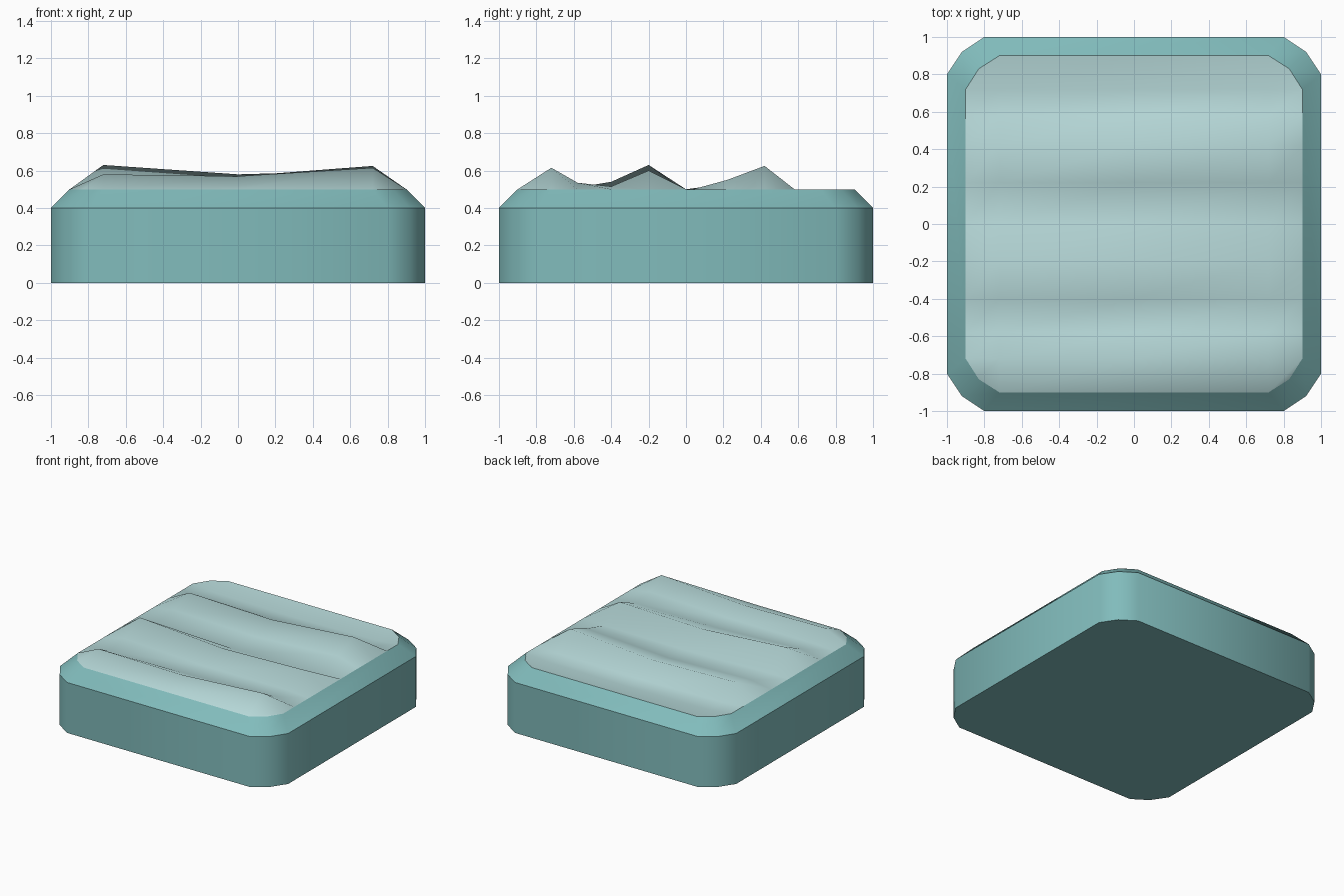
import bpy, bmesh, math

if "Cube" in bpy.data.objects:
    bpy.data.objects.remove(bpy.data.objects["Cube"])


def material(name, rgb):
    m = bpy.data.materials.new(name)
    m.diffuse_color = (*rgb, 1)
    m.use_nodes = True
    m.node_tree.nodes["Principled BSDF"].inputs["Base Color"].default_value = m.diffuse_color
    return m


def finish(bm, name, mat, angle):
    bmesh.ops.recalc_face_normals(bm, faces=bm.faces)
    me = bpy.data.meshes.new(name)
    bm.to_mesh(me)
    bm.free()
    ob = bpy.data.objects.new(name, me)
    bpy.context.collection.objects.link(ob)
    me.materials.append(mat)
    bpy.ops.object.select_all(action='DESELECT')
    ob.select_set(True)
    bpy.context.view_layer.objects.active = ob
    bpy.ops.object.shade_smooth_by_angle(angle=math.radians(angle))
    return ob


# Tile body: rounded square outline with a chamfered upper rim, open on top
corner = [(1, 0.8), (0.92, 0.92), (0.8, 1)]
outline = []
for k in range(4):
    c, s = [(1, 0), (0, 1), (-1, 0), (0, -1)][k]
    outline += [(x * c - y * s, x * s + y * c) for x, y in corner]

bm = bmesh.new()
rings = [[bm.verts.new((x * f, y * f, z)) for x, y in outline]
         for f, z in ((1, 0), (1, 0.4), (0.9, 0.5))]
bm.faces.new(rings[0])
n = len(outline)
for a, b in zip(rings, rings[1:]):
    for i in range(n):
        j = (i + 1) % n
        bm.faces.new((a[i], a[j], b[j], b[i]))
finish(bm, "tile_body", material("teal", (0.22, 0.50, 0.50)), 40)

# Rippled top: heights at x = -0.72, 0, 0.72 for each row in y
rows = [
    (-0.90, 0.50, 0.50, 0.50),
    (-0.72, 0.58, 0.57, 0.615),
    (-0.58, 0.51, 0.51, 0.535),
    (-0.40, 0.54, 0.51, 0.515),
    (-0.20, 0.63, 0.58, 0.60),
    (0.00, 0.50, 0.485, 0.49),
    (0.22, 0.53, 0.51, 0.55),
    (0.42, 0.59, 0.57, 0.625),
    (0.58, 0.49, 0.48, 0.49),
    (0.72, 0.48, 0.47, 0.48),
    (0.90, 0.50, 0.50, 0.50),
]
bm = bmesh.new()
grid = []
for i, (y, *zs) in enumerate(rows):
    row = [bm.verts.new((x, y, z)) for x, z in zip((-0.72, 0, 0.72), zs)]
    # Flat rim points at the ends, pulled in at the rounded corners
    if i in (0, len(rows) - 1):
        ex, ey = 0.83, math.copysign(0.83, y)
    else:
        ex, ey = 0.9, y
    ends = [bm.verts.new((s * ex, ey, 0.5)) for s in (-1, 1)]
    grid.append([ends[0], *row, ends[1]])
for a, b in zip(grid, grid[1:]):
    for i in range(4):
        bm.faces.new((a[i], a[i + 1], b[i + 1], b[i]))
finish(bm, "rippled_top", material("pale_teal", (0.47, 0.69, 0.69)), 80)
